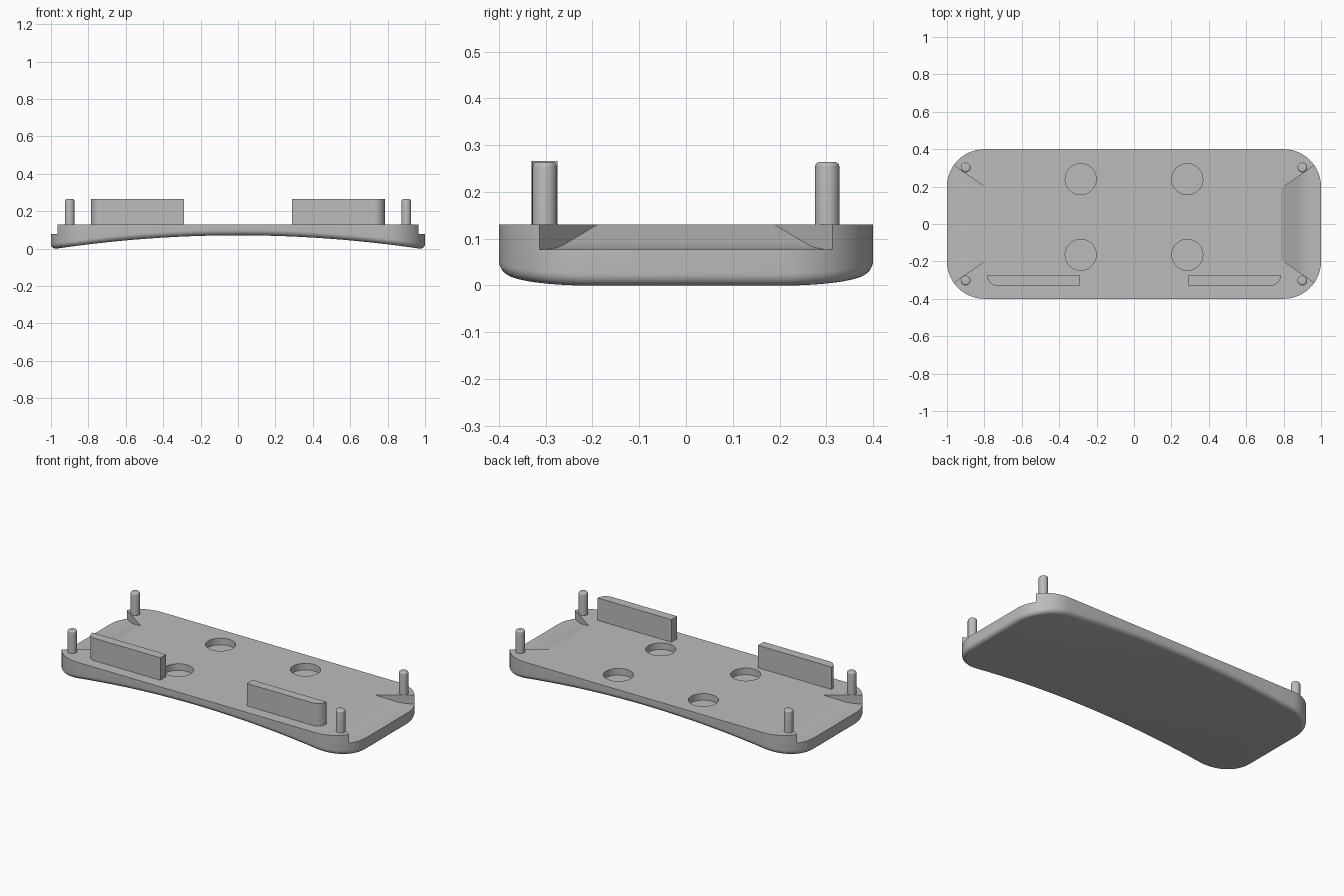
import bpy, bmesh
from math import pi, sin, cos, radians

if "Cube" in bpy.data.objects:
    bpy.data.objects.remove(bpy.data.objects["Cube"])

TOP = 0.13
FILLET = 0.03

grey = bpy.data.materials.new("plain grey")
grey.use_nodes = True
colour = (0.5, 0.5, 0.5, 1)
grey.diffuse_color = colour
grey.node_tree.nodes["Principled BSDF"].inputs["Base Color"].default_value = colour


def finish(bm, name):
    bmesh.ops.recalc_face_normals(bm, faces=bm.faces)
    mesh = bpy.data.meshes.new(name)
    bm.to_mesh(mesh)
    bm.free()
    mesh.materials.append(grey)
    obj = bpy.data.objects.new(name, mesh)
    bpy.context.collection.objects.link(obj)
    return obj


def activate(obj):
    bpy.ops.object.select_all(action='DESELECT')
    obj.select_set(True)
    bpy.context.view_layer.objects.active = obj


def smooth(obj, angle):
    activate(obj)
    bpy.ops.object.shade_smooth_by_angle(angle=radians(angle))


def skin(bm, rings):
    for a, b in zip(rings, rings[1:]):
        n = len(a)
        for i in range(n):
            j = (i + 1) % n
            bm.faces.new((a[i], a[j], b[j], b[i]))


def outline(inset):
    # rounded rectangle, back half from right to left, then its mirror
    r = 0.2 - inset
    arc = [(0.8 + r * cos(t * pi / 24), 0.2 + r * sin(t * pi / 24)) for t in range(13)]
    edge = [(0.8 - 0.08 * i, 0.4 - inset) for i in range(1, 20)]
    half = arc + edge + [(-x, y) for x, y in reversed(arc)]
    return half + [(x, -y) for x, y in reversed(half)]


def arch(x):
    return 0.071 * (1 - (x / 0.97) ** 2)


# Plate with an arched, filleted underside
bm = bmesh.new()
rings = [[bm.verts.new((x, y, TOP)) for x, y in outline(0)]]
for k in range(9):
    a = k * pi / 16
    rings.append([bm.verts.new((x, y, arch(x) + FILLET * (1 - sin(a))))
                  for x, y in outline(FILLET * (1 - cos(a)))])
skin(bm, rings)
bm.faces.new(rings[0])
low = rings[-1]
for i in range(len(low) // 2 - 1):
    bm.faces.new((low[i], low[i + 1], low[-2 - i], low[-1 - i]))
plate = finish(bm, "plate")


def cut(obj, cutter):
    mod = obj.modifiers.new("cut", 'BOOLEAN')
    mod.operation = 'DIFFERENCE'
    mod.solver = 'EXACT'
    mod.object = cutter
    cutter.hide_render = True
    activate(obj)
    bpy.ops.object.modifier_apply(modifier=mod.name)
    bpy.data.objects.remove(cutter)


# Flared ramps cut into both ends
ramp = [(0.76, 0.14), (0.785, TOP), (0.87, 0.095), (0.89, 0.087),
        (0.91, 0.081), (0.94, 0.077), (1.05, 0.077)]
for side in (1, -1):
    bm = bmesh.new()
    rings = []
    for x, z in ramp:
        w = 0.2 + (x - 0.8) * 0.69
        rings.append([bm.verts.new((side * x, y, h))
                      for y, h in ((-w, z), (w, z), (w, 0.2), (-w, 0.2))])
    skin(bm, rings)
    bm.faces.new(rings[0])
    bm.faces.new(rings[-1])
    cut(plate, finish(bm, "ramp_cutter"))

# Four round blind pockets
for x in (0.285, -0.285):
    for y in (0.24, -0.165):
        bpy.ops.mesh.primitive_cylinder_add(vertices=48, radius=0.083, depth=0.1,
                                            location=(x, y, 0.14))
        cut(plate, bpy.context.object)
smooth(plate, 16)

# Corner pegs with rounded tips
for sx, side in ((1, "left"), (-1, "right")):
    for sy, end in ((1, "back"), (-1, "front")):
        bm = bmesh.new()
        bmesh.ops.create_cone(bm, cap_ends=True, segments=32, radius1=0.026,
                              radius2=0.026, depth=0.143)
        rim = [e for e in bm.edges if all(v.co.z > 0 for v in e.verts)]
        bmesh.ops.bevel(bm, geom=rim, offset=0.01, segments=5, affect='EDGES', profile=0.5)
        peg = finish(bm, f"{end}_{side}_peg")
        peg.location = (sx * 0.9, sy * 0.302, 0.1925)
        smooth(peg, 30)

# Upright bars along the front, outer front corner rounded
for sx, side in ((1, "left"), (-1, "right")):
    pts = [(0.29, -0.275), (0.29, -0.33)]
    pts += [(0.73 + 0.055 * sin(t * pi / 20), -0.275 - 0.055 * cos(t * pi / 20))
            for t in range(11)]
    bm = bmesh.new()
    rings = [[bm.verts.new((sx * x, y, z)) for x, y in pts] for z in (0.125, 0.266)]
    skin(bm, rings)
    for ring in rings:
        bm.faces.new(ring)
    smooth(finish(bm, f"{side}_front_bar"), 30)
